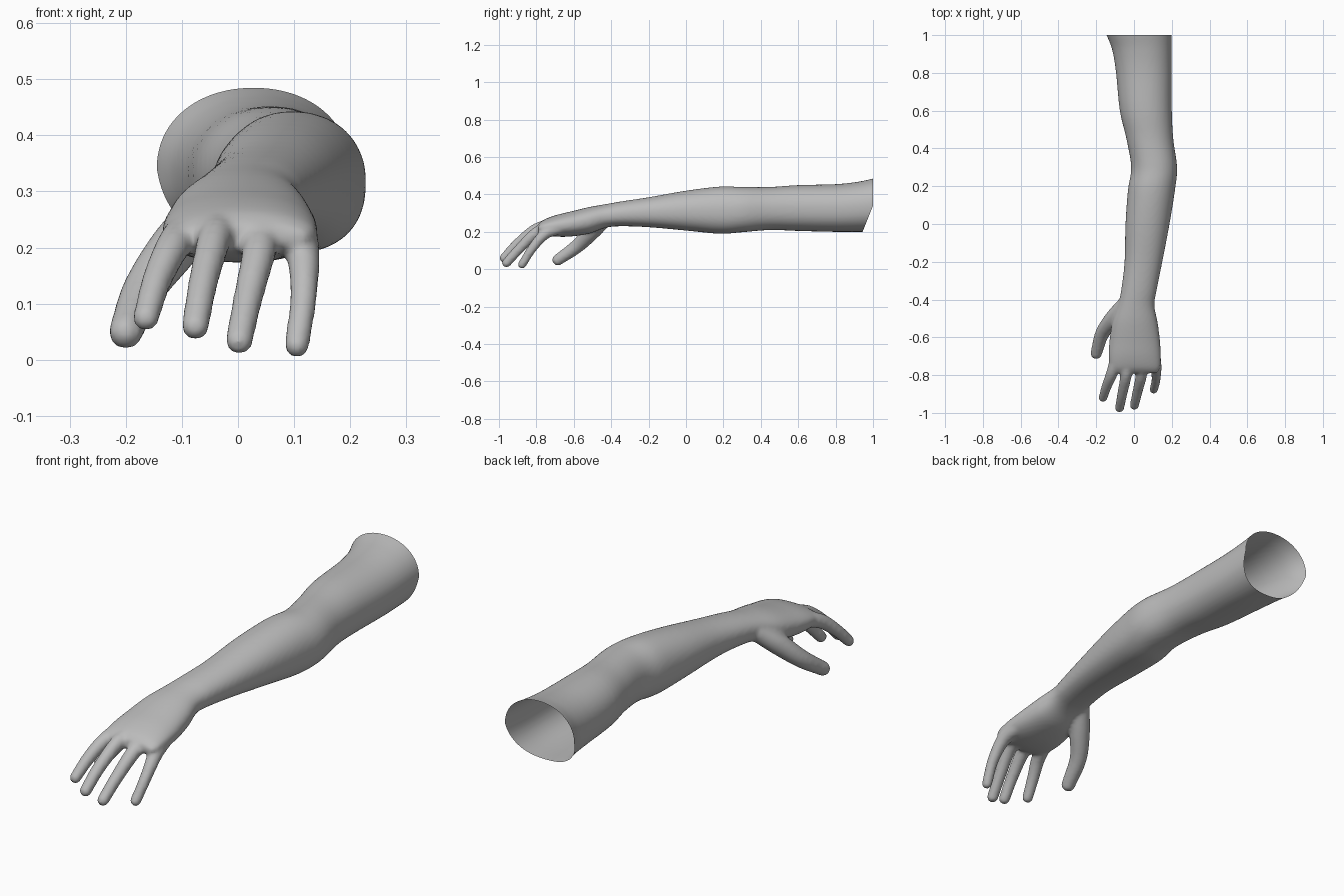
import bpy
import bmesh
from math import cos, sin, pi, copysign
from mathutils import Vector, Matrix

cube = bpy.data.objects.get("Cube")
if cube:
    bpy.data.objects.remove(cube, do_unlink=True)

# One plain grey material for the whole arm
skin = bpy.data.materials.new("plain grey skin")
skin.use_nodes = True
grey = (0.5, 0.5, 0.5, 1)
skin.diffuse_color = grey
skin.node_tree.nodes["Principled BSDF"].inputs["Base Color"].default_value = grey


def spline(points, steps):
    """Sample a smooth curve that passes through every control point."""
    points = [Vector(p) for p in points]
    padded = [2 * points[0] - points[1]] + points + [2 * points[-1] - points[-2]]
    result = []
    for a, b, c, d in zip(padded, padded[1:], padded[2:], padded[3:]):
        for i in range(steps):
            t = i / steps
            result.append(b + (c - a) * t / 2
                          + (a - 2.5 * b + 2 * c - d / 2) * t * t
                          + (3 * b - a - 3 * c + d) * t ** 3 / 2)
    return result + [points[-1]]


def rounded(value, exponent):
    """Signed power used for squared-off oval sections."""
    return copysign(abs(value) ** (2 / exponent), value)


def add_limb(bm, sections, sides=48):
    """Loft oval sections given as y, left edge, right edge, underside, top."""
    rings = []
    for y, x_low, x_high, z_low, z_high in spline(sections, 5):
        ring = []
        for i in range(sides):
            angle = 2 * pi * i / sides
            power = 2.1 if sin(angle) > 0 else 2.4
            x = (x_low + x_high + (x_high - x_low) * rounded(cos(angle), power)) / 2
            z = (z_low + z_high + (z_high - z_low) * rounded(sin(angle), power)) / 2
            ring.append(bm.verts.new((x, y, z)))
        rings.append(ring)
    for first, second in zip(rings, rings[1:]):
        for i in range(sides):
            j = (i + 1) % sides
            bm.faces.new((first[i], first[j], second[j], second[i]))
    bm.faces.new(list(reversed(rings[0])))
    bm.faces.new(rings[-1])


def add_digit(bm, path):
    """Sweep a ball along a curved path of x, y, z, radius."""
    for x, y, z, radius in spline(path, 14):
        bmesh.ops.create_icosphere(bm, subdivisions=3, radius=radius,
                                   matrix=Matrix.Translation((x, y, z)))


# Upper arm, elbow, forearm, wrist and palm, from shoulder to knuckles
limb = [
    (1.06, -.17, .20, .2, .5),
    (1, -.145, .20, .2, .485),
    (.92, -.115, .20, .2, .468),
    (.8, -.095, .20, .2, .455),
    (.6, -.075, .20, .205, .45),
    (.45, -.04, .208, .21, .44),
    (.3, -.015, .228, .198, .44),
    (.18, -.032, .217, .19, .442),
    (0, -.045, .188, .207, .42),
    (-.2, -.05, .15, .225, .385),
    (-.35, -.068, .12, .23, .362),
    (-.43, -.085, .108, .222, .348),
    (-.52, -.115, .125, .19, .332),
    (-.62, -.13, .138, .175, .308),
    (-.7, -.135, .142, .175, .288),
    (-.76, -.128, .138, .185, .265),
    (-.79, -.11, .122, .2, .24),
]

# Digits, from the knuckle inside the palm to the tip
digits = {
    "index": [(-.09, -.7, .235, .034), (-.117, -.79, .2, .031),
              (-.145, -.86, .14, .027), (-.164, -.92, .075, .024)],
    "middle": [(-.03, -.7, .24, .035), (-.042, -.8, .215, .031),
               (-.062, -.9, .138, .027), (-.076, -.973, .06, .025)],
    "ring": [(.04, -.7, .235, .035), (.038, -.8, .195, .031),
             (.018, -.89, .11, .027), (.002, -.96, .034, .025)],
    "little": [(.1, -.67, .225, .038), (.115, -.75, .192, .031),
               (.117, -.82, .115, .025), (.105, -.876, .026, .023)],
    "thumb": [(-.055, -.43, .27, .04), (-.11, -.5, .205, .045),
              (-.168, -.58, .125, .038), (-.2, -.685, .05, .031)],
}

bm = bmesh.new()
add_limb(bm, limb)
for path in digits.values():
    add_digit(bm, path)
bmesh.ops.recalc_face_normals(bm, faces=bm.faces)
mesh = bpy.data.meshes.new("arm")
bm.to_mesh(mesh)
bm.free()
arm = bpy.data.objects.new("arm", mesh)
bpy.context.collection.objects.link(arm)

# Fuse the parts into one skin and soften the creases
fuse = arm.modifiers.new("fuse", 'REMESH')
fuse.mode = 'VOXEL'
fuse.voxel_size = .008
soften = arm.modifiers.new("soften", 'SMOOTH')
soften.factor = .5
soften.iterations = 8
evaluated = arm.evaluated_get(bpy.context.evaluated_depsgraph_get())
fused = bpy.data.meshes.new_from_object(evaluated)
arm.modifiers.clear()
arm.data = fused
bpy.data.meshes.remove(mesh)

# Cut the shoulder open: straight above, slanting forward at the underside
bm = bmesh.new()
bm.from_mesh(fused)
for normal in ((0, 1, 0), (0, 1, -.4)):
    bmesh.ops.bisect_plane(bm, geom=bm.verts[:] + bm.edges[:] + bm.faces[:],
                           plane_co=(0, 1, .34), plane_no=normal, clear_outer=True)
for face in bm.faces:
    face.smooth = True
bm.to_mesh(fused)
bm.free()
fused.materials.clear()
fused.materials.append(skin)
